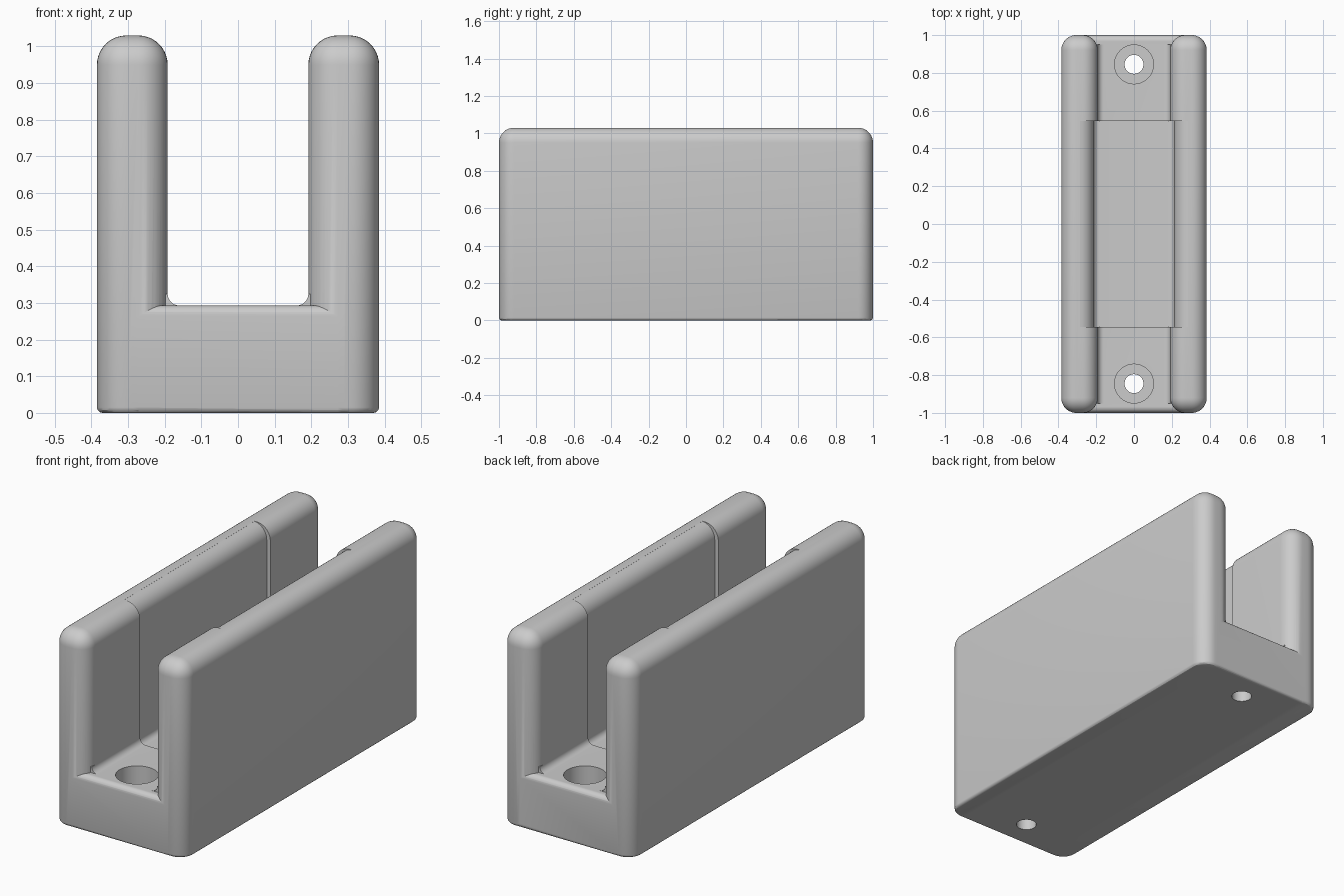
import bpy, bmesh, math

if "Cube" in bpy.data.objects:
    bpy.data.objects.remove(bpy.data.objects["Cube"])

grey = bpy.data.materials.new("light grey")
grey.diffuse_color = (0.6, 0.6, 0.6, 1)
grey.use_nodes = True
grey.node_tree.nodes["Principled BSDF"].inputs["Base Color"].default_value = grey.diffuse_color

WALL_IN, WALL_OUT, TOP, FLOOR, R = 0.192, 0.385, 1.03, 0.293, 0.08


def finish(bm, name):
    bmesh.ops.recalc_face_normals(bm, faces=bm.faces)
    me = bpy.data.meshes.new(name)
    bm.to_mesh(me)
    bm.free()
    me.materials.append(grey)
    ob = bpy.data.objects.new(name, me)
    bpy.context.collection.objects.link(ob)
    return ob


def arc(cx, cz, r, a0, a1, n=8):
    return [(cx + r * math.cos(math.radians(a0 + (a1 - a0) * i / n)),
             cz + r * math.sin(math.radians(a0 + (a1 - a0) * i / n))) for i in range(n + 1)]


def prism(name, pts, half, axis):
    """Extrude a profile symmetrically along x or y."""
    bm = bmesh.new()
    place = (lambda p, d: (d, p[0], p[1])) if axis == "x" else (lambda p, d: (p[0], d, p[1]))
    f = bm.faces.new([bm.verts.new(place(p, -half)) for p in pts])
    ext = bmesh.ops.extrude_face_region(bm, geom=[f])
    vs = [v for v in ext["geom"] if isinstance(v, bmesh.types.BMVert)]
    bmesh.ops.translate(bm, verts=vs, vec=place((0, 0), 2 * half))
    return finish(bm, name)


def bevel(bm, edges, r, n):
    bmesh.ops.bevel(bm, geom=edges, offset=r, segments=n, profile=0.5, affect="EDGES")


def wall(name, s):
    bm = bmesh.new()
    bmesh.ops.create_cube(bm, size=1)
    for v in bm.verts:
        v.co.x = s * (WALL_IN + WALL_OUT) / 2 + v.co.x * (WALL_OUT - WALL_IN)
        v.co.y *= 2
        v.co.z = (v.co.z + 0.5) * TOP
    bevel(bm, [e for e in bm.edges if max(v.co.z for v in e.verts) > 0.5], R, 10)
    bevel(bm, [e for e in bm.edges if all(v.co.z < 1e-4 for v in e.verts)], 0.015, 3)
    return finish(bm, name)


def cylinder(name, r, z0, z1, y):
    bm = bmesh.new()
    bmesh.ops.create_cone(bm, cap_ends=True, segments=48, radius1=r, radius2=r, depth=z1 - z0)
    bmesh.ops.translate(bm, verts=bm.verts, vec=(0, y, (z0 + z1) / 2))
    return finish(bm, name)


def combine(ob, tool, op):
    m = ob.modifiers.new(op, "BOOLEAN")
    m.operation, m.object, m.solver = op, tool, "EXACT"
    bpy.context.view_layer.objects.active = ob
    bpy.ops.object.modifier_apply(modifier=m.name)
    bpy.data.objects.remove(tool)


# Base block with rounded end edges
base_profile = (arc(0.985, 0.015, 0.015, -90, 0, 3) + arc(0.97, FLOOR - 0.03, 0.03, 0, 90)
                + arc(-0.97, FLOOR - 0.03, 0.03, 90, 180) + arc(-0.985, 0.015, 0.015, 180, 270, 3))
body = prism("channel_bracket", base_profile, 0.29, "x")

# Side walls and the fillets joining them to the floor
for s in (-1, 1):
    combine(body, wall("side_wall", s), "UNION")
    pts = arc(WALL_IN - 0.032, FLOOR + 0.032, 0.032, -90, 0)
    pts = [(0.25, 0.25), (WALL_IN - 0.032, 0.25)] + pts + [(0.25, FLOOR + 0.032)]
    combine(body, prism("floor_fillet", [(s * x, z) for x, z in pts], 0.95, "y"), "UNION")

# Slightly wider recess in the middle of the channel
w, f = 0.213, FLOOR - 0.02
side = arc(w - 0.03, f + 0.03, 0.03, -90, 0) + arc(w + R, TOP - R, R, 180, 96, 10)
side.append((side[-1][0], TOP + 0.1))
recess = side + [(-x, z) for x, z in reversed(side)]
combine(body, prism("recess_cutter", recess, 0.545, "y"), "DIFFERENCE")

# Counterbored screw holes
for y in (-0.845, 0.845):
    combine(body, cylinder("counterbore_cutter", 0.103, 0.12, 0.6, y), "DIFFERENCE")
    combine(body, cylinder("screw_hole_cutter", 0.05, -0.1, 0.6, y), "DIFFERENCE")

# Smooth shading with sharp steps kept
bpy.ops.object.select_all(action="DESELECT")
body.select_set(True)
bpy.context.view_layer.objects.active = body
bpy.ops.object.shade_smooth_by_angle(angle=math.radians(30))
